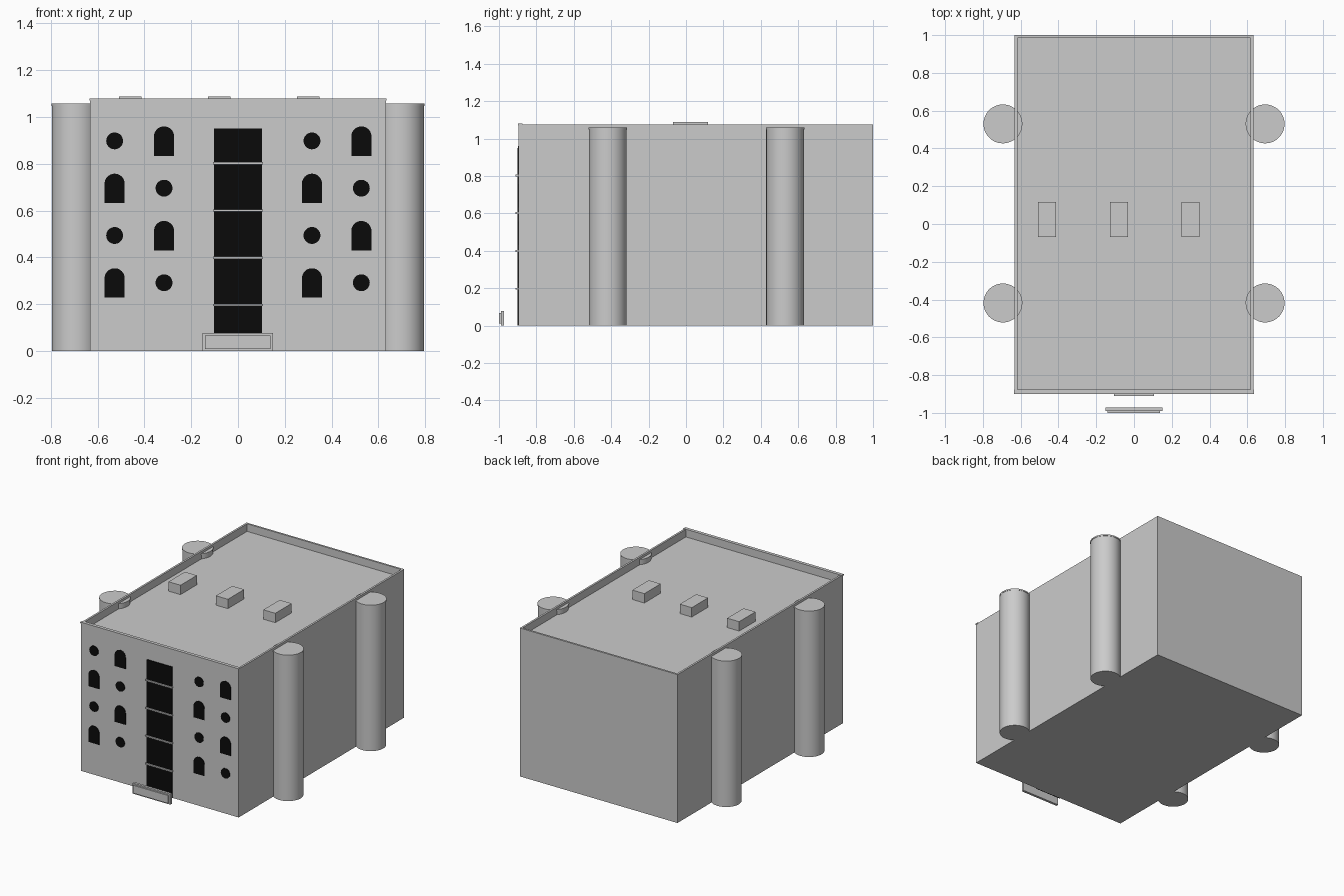
import bpy, bmesh, math

cube = bpy.data.objects.get("Cube")
if cube:
    bpy.data.objects.remove(cube, do_unlink=True)


def material(name, value):
    mat = bpy.data.materials.new(name)
    mat.use_nodes = True
    mat.diffuse_color = (value, value, value, 1)
    mat.node_tree.nodes["Principled BSDF"].inputs["Base Color"].default_value = (value, value, value, 1)
    return mat


GREY = material("stone grey", 0.6)
BLACK = material("window black", 0.003)

FRONT, BACK, HALF, TOP, ROOF = -0.895, 1.0, 0.632, 1.075, 1.02


def finish(name, bm, mat):
    bmesh.ops.recalc_face_normals(bm, faces=bm.faces)
    mesh = bpy.data.meshes.new(name)
    bm.to_mesh(mesh)
    bm.free()
    mesh.materials.append(mat)
    obj = bpy.data.objects.new(name, mesh)
    bpy.context.collection.objects.link(obj)
    return obj


def box(name, xs, ys, zs, mat=GREY):
    bm = bmesh.new()
    bmesh.ops.create_cube(bm, size=1)
    for v in bm.verts:
        for i, (lo, hi) in enumerate((xs, ys, zs)):
            v.co[i] = lo if v.co[i] < 0 else hi
    return finish(name, bm, mat)


def plate(name, outline, depth=0.004):
    """Thin plate on the front wall from an (x, z) outline."""
    bm = bmesh.new()
    face = bm.faces.new([bm.verts.new((x, FRONT + 0.002, z)) for x, z in outline])
    out = bmesh.ops.extrude_face_region(bm, geom=[face])["geom"]
    for v in out:
        if isinstance(v, bmesh.types.BMVert):
            v.co.y = FRONT - depth
    return finish(name, bm, BLACK)


def arc(x, z, r, sweep, n):
    return [(x + r * math.cos(sweep * i / n), z + r * math.sin(sweep * i / n)) for i in range(n + 1)]


# Main block with a sunken roof inside a thin parapet
bm = bmesh.new()
bmesh.ops.create_cube(bm, size=1)
for v in bm.verts:
    v.co = (math.copysign(HALF, v.co.x), BACK if v.co.y > 0 else FRONT, TOP if v.co.z > 0 else 0)
bm.normal_update()
roof = max(bm.faces, key=lambda f: f.calc_center_median().z)
bmesh.ops.inset_region(bm, faces=[roof], thickness=0.02)
sunk = bmesh.ops.extrude_face_region(bm, geom=[roof])["geom"]
for v in sunk:
    if isinstance(v, bmesh.types.BMVert):
        v.co.z = ROOF
if roof.is_valid:
    bmesh.ops.delete(bm, geom=[roof], context="FACES_ONLY")
finish("building_block", bm, GREY)
box("front_parapet_cap", (-HALF - 0.003, HALF + 0.003), (FRONT - 0.004, FRONT + 0.02), (1.07, 1.079))

# Round corner towers with a narrow rim
for side, sx in (("left", 1), ("right", -1)):
    for end, y in (("front", -0.418), ("back", 0.53)):
        bm = bmesh.new()
        rings = [(0.101, 0), (0.101, 1.048), (0.103, 1.048), (0.103, 1.058)]
        loops = []
        for r, z in rings:
            loops.append([bm.verts.new((sx * 0.694 + px, y + py, z)) for px, py in arc(0, 0, r, math.tau, 48)[:-1]])
        for a, b in zip(loops, loops[1:]):
            for i in range(48):
                j = (i + 1) % 48
                bm.faces.new((a[i], a[j], b[j], b[i]))
        bm.faces.new(loops[0])
        bm.faces.new(loops[-1])
        tower = finish(f"{side}_{end}_tower", bm, GREY)
        bpy.ops.object.select_all(action="DESELECT")
        tower.select_set(True)
        bpy.context.view_layer.objects.active = tower
        bpy.ops.object.shade_smooth_by_angle(angle=math.radians(30))

# Roof units
for i, x in enumerate((-0.46, -0.08, 0.30)):
    box(f"roof_unit_{i + 1}", (x - 0.048, x + 0.048), (-0.07, 0.117), (ROOF - 0.01, 1.088))

# Alternating round and arched windows
for row in range(4):
    z = 0.898 - row * 0.202
    for col, x in enumerate((-0.527, -0.316, 0.316, 0.527)):
        name = f"window_{row + 1}_{col + 1}"
        if (row + col) % 2 == 0:
            plate("round_" + name, arc(x, z, 0.036, math.tau, 32)[:-1])
        else:
            r = 0.043
            plate("arched_" + name, arc(x, z + 0.019, r, math.pi, 20) + [(x - r, z - 0.064), (x + r, z - 0.064)])

# Tall central glazing with floor ledges
plate("central_glazing", [(-0.103, 0), (0.103, 0), (0.103, 0.95), (-0.103, 0.95)], 0.006)
for i in range(4):
    z = 0.197 + i * 0.202
    box(f"floor_ledge_{i + 1}", (-0.107, 0.107), (FRONT - 0.016, FRONT), (z - 0.005, z + 0.005))

# Low free-standing panel before the entrance
box("entrance_panel", (-0.152, 0.15), (-0.99, -0.972), (0, 0.077))
box("entrance_panel_face", (-0.14, 0.138), (-1.0, -0.99), (0.01, 0.067))
